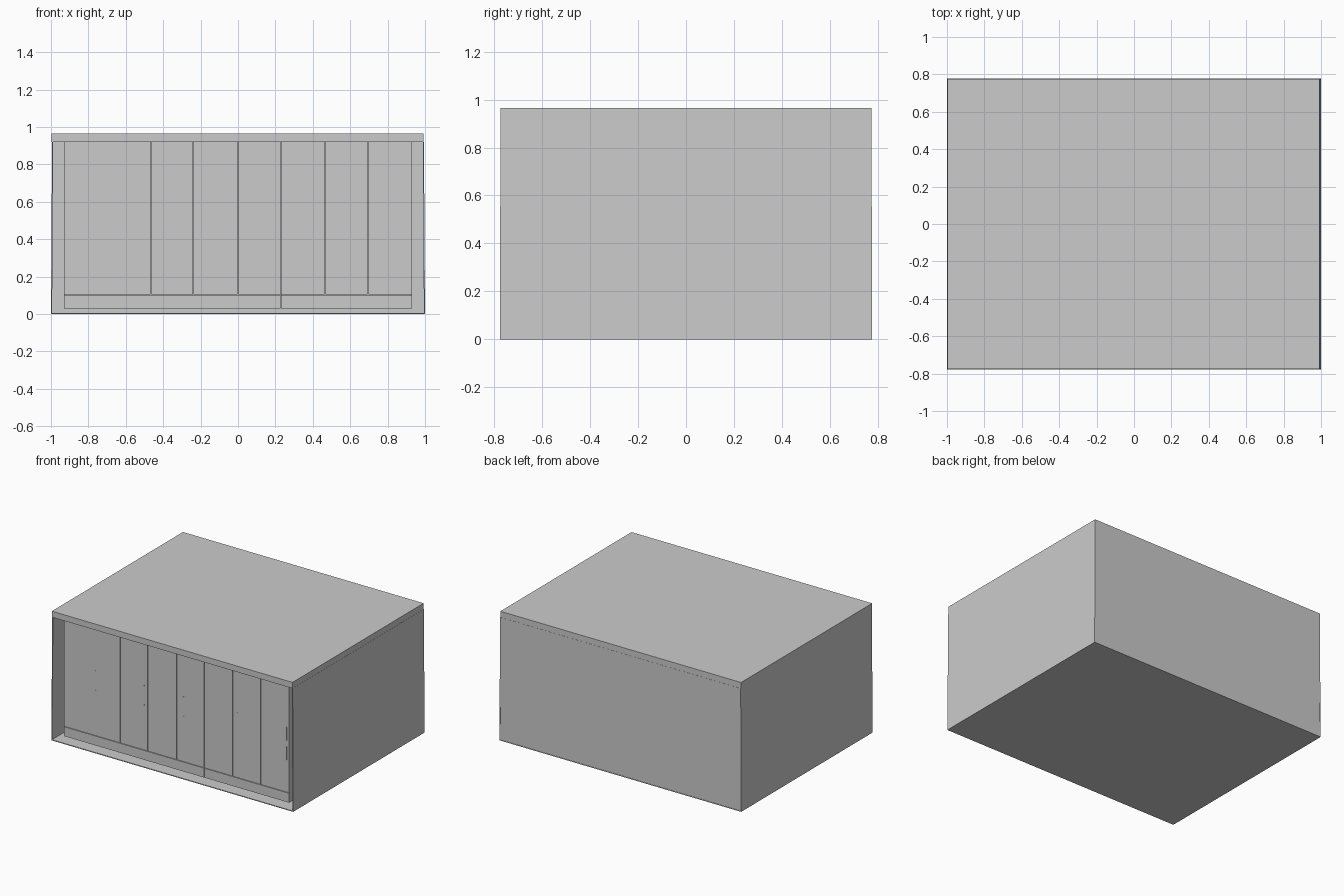
import bpy, bmesh

if "Cube" in bpy.data.objects:
    bpy.data.objects.remove(bpy.data.objects["Cube"])


def box(name, x0, x1, y0, y1, z0, z1, taper=0.0):
    """Box from limits; taper pulls the upper edges inward in x and y."""
    bm = bmesh.new()
    bmesh.ops.create_cube(bm, size=1)
    for v in bm.verts:
        v.co.x = x1 if v.co.x > 0 else x0
        v.co.y = y1 if v.co.y > 0 else y0
        v.co.z = z1 if v.co.z > 0 else z0
        if v.co.z == z1 and taper:
            v.co.x -= taper * (1 if v.co.x > 0 else -1)
            v.co.y -= taper * 0.5 * (1 if v.co.y > 0 else -1)
    mesh = bpy.data.meshes.new(name)
    bm.to_mesh(mesh)
    bm.free()
    obj = bpy.data.objects.new(name, mesh)
    bpy.context.collection.objects.link(obj)
    return obj


W, D = 1.0, 0.777          # half width and half depth of the shell
WALL, SLAB, TOP = 0.006, 0.92, 0.965
FRONT = -0.725             # front plane of the doors

# Outer shell: thin slightly leaning side and back walls, open at the front
for name, s in (("left_wall", -1), ("right_wall", 1)):
    wall = box(name, *sorted((s * W, s * (W - WALL))), -D, D, 0, SLAB)
    for v in wall.data.vertices:
        if v.co.z > 0.5:
            v.co.x -= s * 0.006
            v.co.y *= 0.996
box("back_wall", -W + WALL, W - WALL, D - WALL, D - 0.002, 0, SLAB)
box("floor_plate", -W, W, -D, D, 0, 0.006)
box("top_slab", -0.997, 0.993, -D + 0.002, D - 0.003, SLAB, TOP)

# Two built-in cabinets with plinths, standing just behind the opening
for name, a, b in (("wide_cabinet", -0.93, 0.226), ("narrow_cabinet", 0.231, 0.93)):
    box(name + "_carcass", a, b, FRONT + 0.012, FRONT + 0.25, 0.03, SLAB)
    box(name + "_plinth", a, b, FRONT, FRONT + 0.012, 0.03, 0.10)

# Door fronts separated by narrow joints
joints = [-0.93, -0.465, -0.24, 0.0, 0.228, 0.465, 0.695, 0.93]
for i, (a, b) in enumerate(zip(joints, joints[1:])):
    box(f"door_{i + 1}", a + (0.0015 if i else 0), b - (0.0015 if b < 0.9 else 0),
        FRONT, FRONT + 0.012, 0.104, SLAB)

# Slim bar handles in stacked pairs
for x in (0.06, 0.91):
    for z in (0.345, 0.49):
        box("bar_handle", x - 0.003, x + 0.003, FRONT - 0.005, FRONT, z, z + 0.10)

# Small fixing pins on the other doors
for x in (-0.73, -0.67, -0.27, 0.50):
    for z in (0.44, 0.585):
        box("fixing_pin", x - 0.003, x + 0.003, FRONT - 0.002, FRONT, z - 0.003, z + 0.003)
